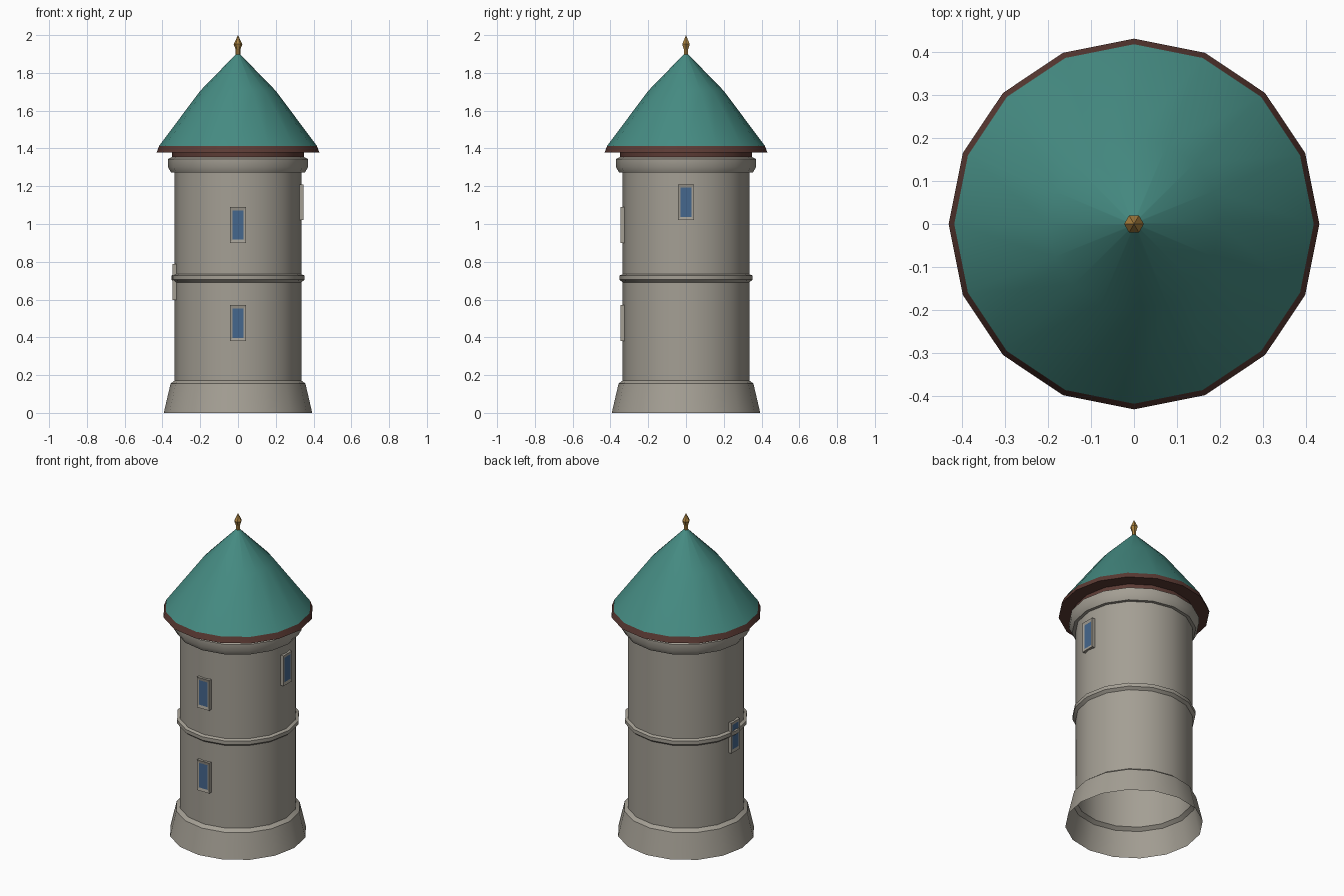
import bpy, bmesh, math
from mathutils import Matrix

if "Cube" in bpy.data.objects:
    bpy.data.objects.remove(bpy.data.objects["Cube"])


def mat(name, col):
    m = bpy.data.materials.new(name)
    m.diffuse_color = (*col, 1)
    m.use_nodes = True
    m.node_tree.nodes["Principled BSDF"].inputs["Base Color"].default_value = m.diffuse_color
    return m


STONE = mat("grey stone", (0.37, 0.345, 0.295))
TEAL = mat("teal roof", (0.06, 0.26, 0.225))
BROWN = mat("brown trim", (0.105, 0.043, 0.034))
GLASS = mat("blue glass", (0.06, 0.135, 0.27))
GOLD = mat("gold", (0.40, 0.22, 0.05))


def finish(bm, name, mats, smooth=True):
    me = bpy.data.meshes.new(name)
    bm.to_mesh(me)
    bm.free()
    for m in mats:
        me.materials.append(m)
    if smooth:
        me.polygons.foreach_set("use_smooth", [True] * len(me.polygons))
        me.set_sharp_from_angle(angle=math.radians(30))
    ob = bpy.data.objects.new(name, me)
    bpy.context.collection.objects.link(ob)
    return ob


def lathe(name, profile, material, sides=16, smooth=True):
    """Revolve (radius, z) points listed from bottom to top; radius 0 makes a tip."""
    bm = bmesh.new()
    rings = []
    for r, z in profile:
        n = sides if r > 0 else 1
        rings.append([bm.verts.new((r * math.cos(2 * math.pi * i / sides),
                                    r * math.sin(2 * math.pi * i / sides), z)) for i in range(n)])
    for a, b in zip(rings, rings[1:]):
        for i in range(sides):
            j = (i + 1) % sides
            if len(b) == 1:
                bm.faces.new((a[i], a[j], b[0]))
            else:
                bm.faces.new((a[i], a[j], b[j], b[i]))
    return finish(bm, name, [material], smooth)


# Open-bottomed stone body
lathe("base", [(0.393, 0), (0.357, 0.155), (0.335, 0.172)], STONE)
lathe("wall", [(0.335, 0.172), (0.335, 1.30)], STONE)
lathe("middle_band", [(0.334, 0.69), (0.352, 0.705), (0.352, 0.727), (0.334, 0.735)], STONE)
lathe("cornice", [(0.334, 1.272), (0.354, 1.272), (0.371, 1.302), (0.371, 1.343),
                  (0.350, 1.355)], STONE)

# Roof with brown eave
lathe("eave", [(0.350, 1.352), (0.350, 1.378), (0.431, 1.378), (0.418, 1.413)], BROWN)
lathe("roof", [(0.418, 1.413), (0.20, 1.705), (0.008, 1.902)], TEAL)
lathe("finial", [(0.013, 1.89), (0.013, 1.925), (0.023, 1.952), (0, 2.0)],
      GOLD, 6, smooth=False)


# Windows: framed plates with a slightly sunken glass face
def window(name, angle, z):
    bm = bmesh.new()
    bmesh.ops.create_cube(bm, size=1, matrix=Matrix.Translation((0, -0.335, 0))
                          @ Matrix.Diagonal((0.086, 0.024, 0.19, 1)))
    bm.normal_update()
    front = min(bm.faces, key=lambda f: f.calc_center_median().y)
    bmesh.ops.inset_region(bm, faces=[front], thickness=0.019)
    for v in front.verts:
        v.co.z *= 0.072 / 0.076
        v.co.y += 0.004
    front.material_index = 1
    ob = finish(bm, name, [STONE, GLASS], smooth=False)
    ob.location.z = z
    ob.rotation_euler.z = angle


window("lower_front_window", 0, 0.475)
window("upper_front_window", 0, 0.995)
window("right_window", math.pi / 2, 1.115)
window("left_window", -math.pi / 2, 0.692)
